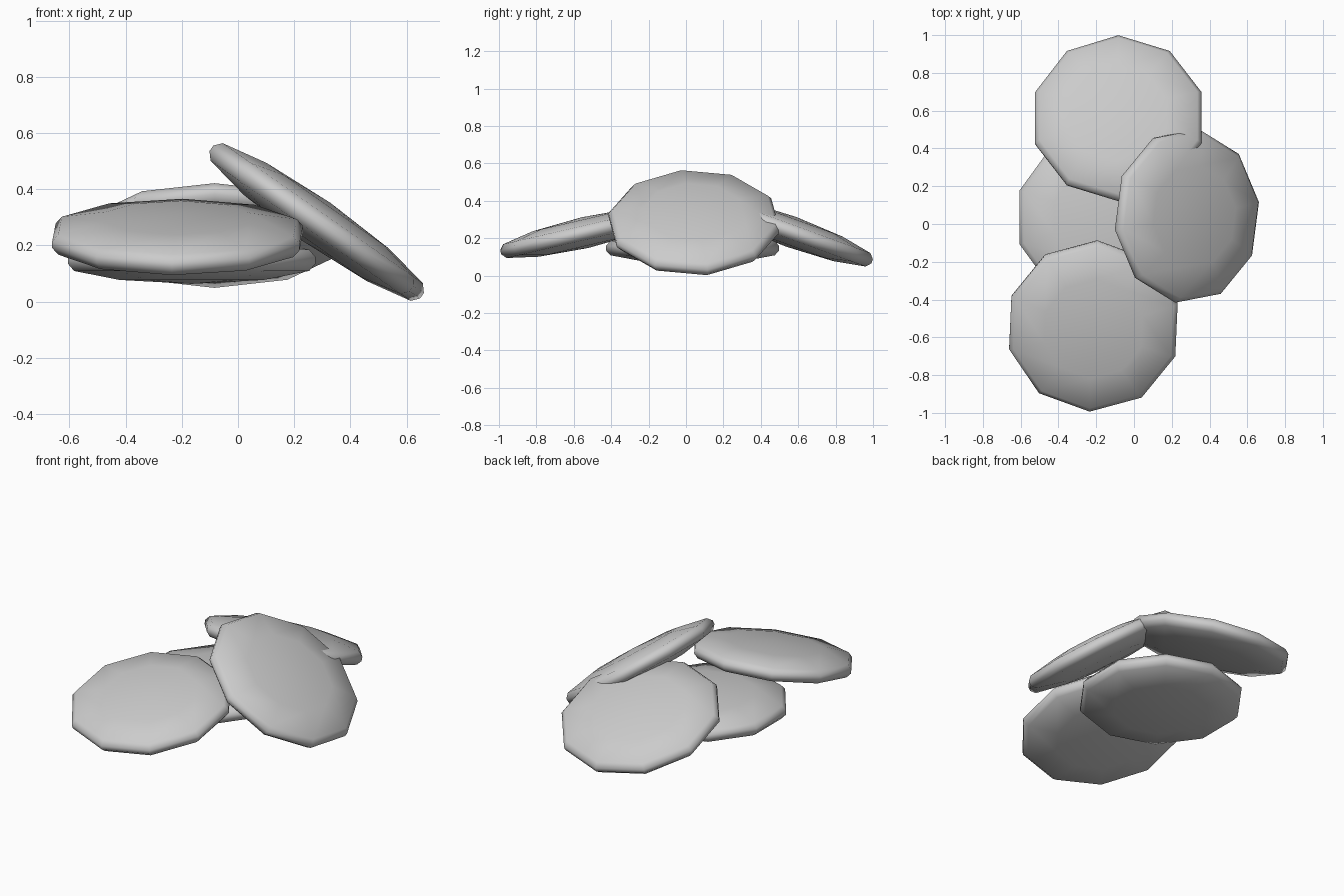
import bpy, math

if "Cube" in bpy.data.objects:
    bpy.data.objects.remove(bpy.data.objects["Cube"])

SIDES = 10
# half profile of one lens-shaped disc: (radius, height)
UPPER = [(0.463, 0.012), (0.44, 0.038), (0.27, 0.07)]
PEAK = 0.084


def disc(name, center, tilt, phase):
    """Ten-sided domed disc, turned by phase in its plane, then tilted (x, y)."""
    rings = [(r, -h) for r, h in reversed(UPPER)] + UPPER
    verts = [(0, 0, -PEAK)]
    for r, h in rings:
        for i in range(SIDES):
            a = math.radians(phase) + math.tau * i / SIDES
            verts.append((r * math.cos(a), r * math.sin(a), h))
    verts.append((0, 0, PEAK))
    top = len(verts) - 1
    faces = []
    for i in range(SIDES):
        j = (i + 1) % SIDES
        faces.append((0, 1 + j, 1 + i))
        for k in range(len(rings) - 1):
            b = 1 + k * SIDES
            faces.append((b + i, b + j, b + SIDES + j, b + SIDES + i))
        b = top - SIDES
        faces.append((b + i, b + j, top))
    mesh = bpy.data.meshes.new(name)
    mesh.from_pydata(verts, [], faces)
    mesh.shade_smooth()
    obj = bpy.data.objects.new(name, mesh)
    obj.location = center
    obj.rotation_euler = (math.radians(tilt[0]), math.radians(tilt[1]), 0)
    bpy.context.collection.objects.link(obj)
    return obj


# flat disc at the bottom, three leaning discs on top
disc("bottom_disc", (-0.165, 0.035, 0.147), (0, 0), 18)
disc("back_disc", (-0.083, 0.56, 0.235), (-20, 0), 18)
disc("front_disc", (-0.215, -0.54, 0.23), (13, 0), 15.5)
disc("right_disc", (0.28, 0.043, 0.283), (0, 35), 9)
